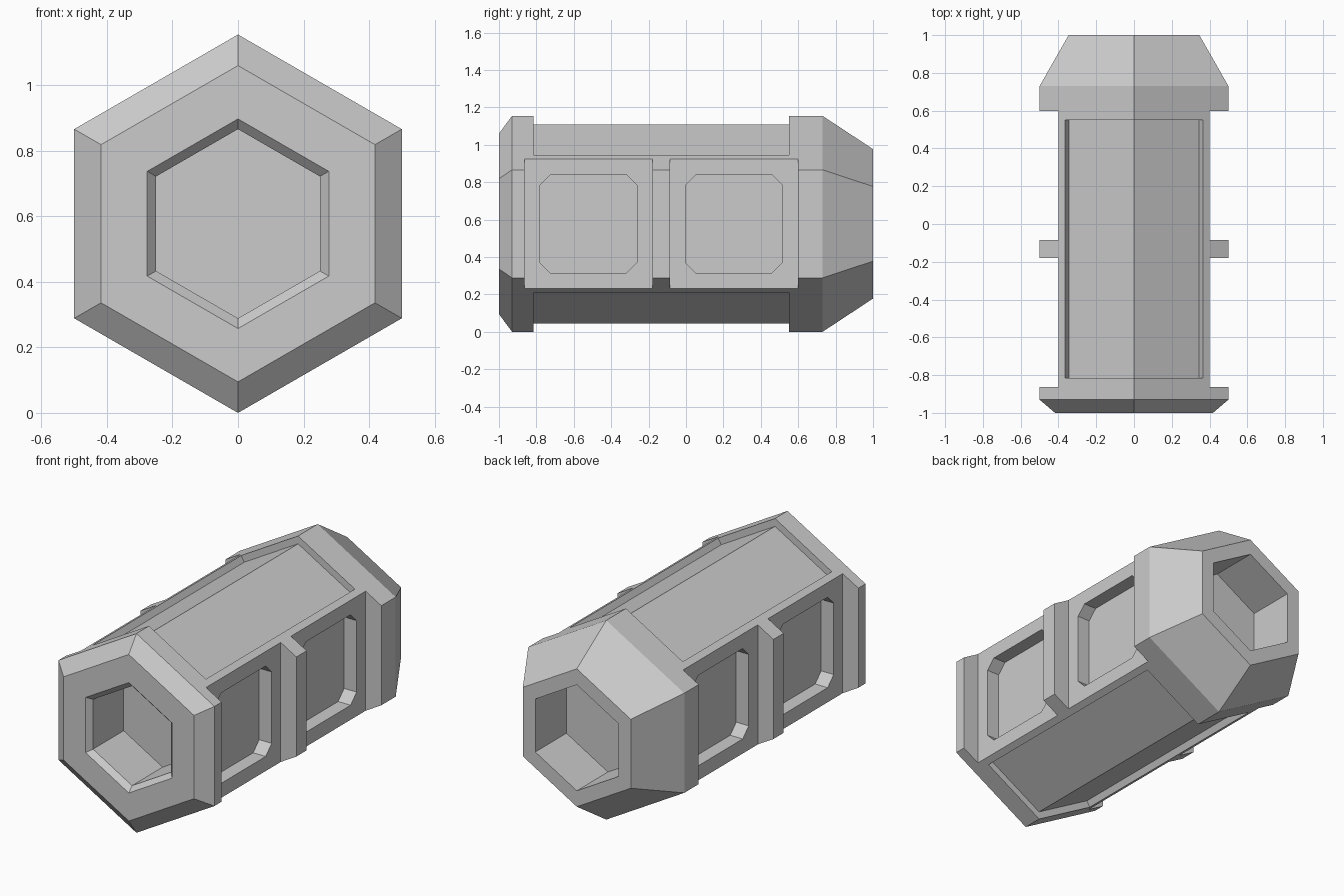
import bpy
import bmesh
from math import sin, cos, pi, sqrt

cube = bpy.data.objects.get("Cube")
if cube:
    bpy.data.objects.remove(cube, do_unlink=True)

ZC = 1 / sqrt(3)      # height of the long axis

grey = bpy.data.materials.new("plain grey")
grey.use_nodes = True
colour = (0.6, 0.6, 0.6, 1)
grey.diffuse_color = colour
grey.node_tree.nodes["Principled BSDF"].inputs["Base Color"].default_value = colour


def loft(name, rings):
    """Closed solid through a list of rings with equal point counts."""
    bm = bmesh.new()
    loops = [[bm.verts.new(p) for p in ring] for ring in rings]
    for a, b in zip(loops, loops[1:]):
        for i in range(len(a)):
            j = (i + 1) % len(a)
            bm.faces.new((a[i], a[j], b[j], b[i]))
    bm.faces.new(loops[0])
    bm.faces.new(loops[-1])
    bmesh.ops.recalc_face_normals(bm, faces=bm.faces)
    mesh = bpy.data.meshes.new(name)
    bm.to_mesh(mesh)
    bm.free()
    mesh.materials.append(grey)
    obj = bpy.data.objects.new(name, mesh)
    bpy.context.collection.objects.link(obj)
    return obj


def hexagon(apothem, y):
    r = apothem * 2 / sqrt(3)
    return [(r * sin(k * pi / 3), y, ZC + r * cos(k * pi / 3)) for k in range(6)]


def hex_loft(name, stations):
    return loft(name, [hexagon(a, y) for a, y in stations])


def side_block(name, side, x_in, y_mid, half_y, half_z, chamfer):
    """Block with cut corners, running outward from x_in on one side."""
    y, z, c = half_y, half_z, chamfer
    if c:
        outline = [(y, z - c), (y - c, z), (c - y, z), (-y, z - c),
                   (-y, c - z), (c - y, -z), (y - c, -z), (y, c - z)]
    else:
        outline = [(y, z), (-y, z), (-y, -z), (y, -z)]
    return loft(name, [[(side * x, y_mid + a, ZC + b) for a, b in outline]
                       for x in (x_in, 0.7)])


def carve(target, cutter):
    cutter.hide_render = True
    mod = target.modifiers.new("carve", 'BOOLEAN')
    mod.operation = 'DIFFERENCE'
    mod.solver = 'EXACT'
    mod.object = cutter
    bpy.context.view_layer.objects.active = target
    bpy.ops.object.modifier_apply(modifier=mod.name)
    bpy.data.objects.remove(cutter, do_unlink=True)


# Hexagonal body with a chamfered front and a tapered back
body = hex_loft("hex_body", [(0.418, -1), (0.5, -0.93), (0.5, 0.73), (0.346, 1)])

# Sockets in both ends, the front one with a bevelled rim
carve(body, hex_loft("front_socket_cutter",
                     [(0.304, -1.03), (0.25, -0.97), (0.25, -0.69)]))
carve(body, hex_loft("back_socket_cutter", [(0.266, 1.1), (0.266, 0.715)]))

# Shallow recesses folded over the top and bottom ridges
chevron = [(-0.345, 0.333), (0, 0.532), (0.345, 0.333),
           (0.445, 0.506), (0, 0.8), (-0.445, 0.506)]
for name, flip in (("top", 1), ("bottom", -1)):
    carve(body, loft(name + "_recess_cutter",
                     [[(x, y, ZC + flip * z) for x, z in chevron]
                      for y in (-0.815, 0.55)]))

# Side bays, each with a corner-cut window pocket
for side in (1, -1):
    for y_mid in (-0.522, 0.256):
        carve(body, side_block("bay_cutter", side, 0.4, y_mid, 0.342, 0.5, 0))
        carve(body, side_block("window_cutter", side, 0.32, y_mid, 0.259, 0.262, 0.055))
